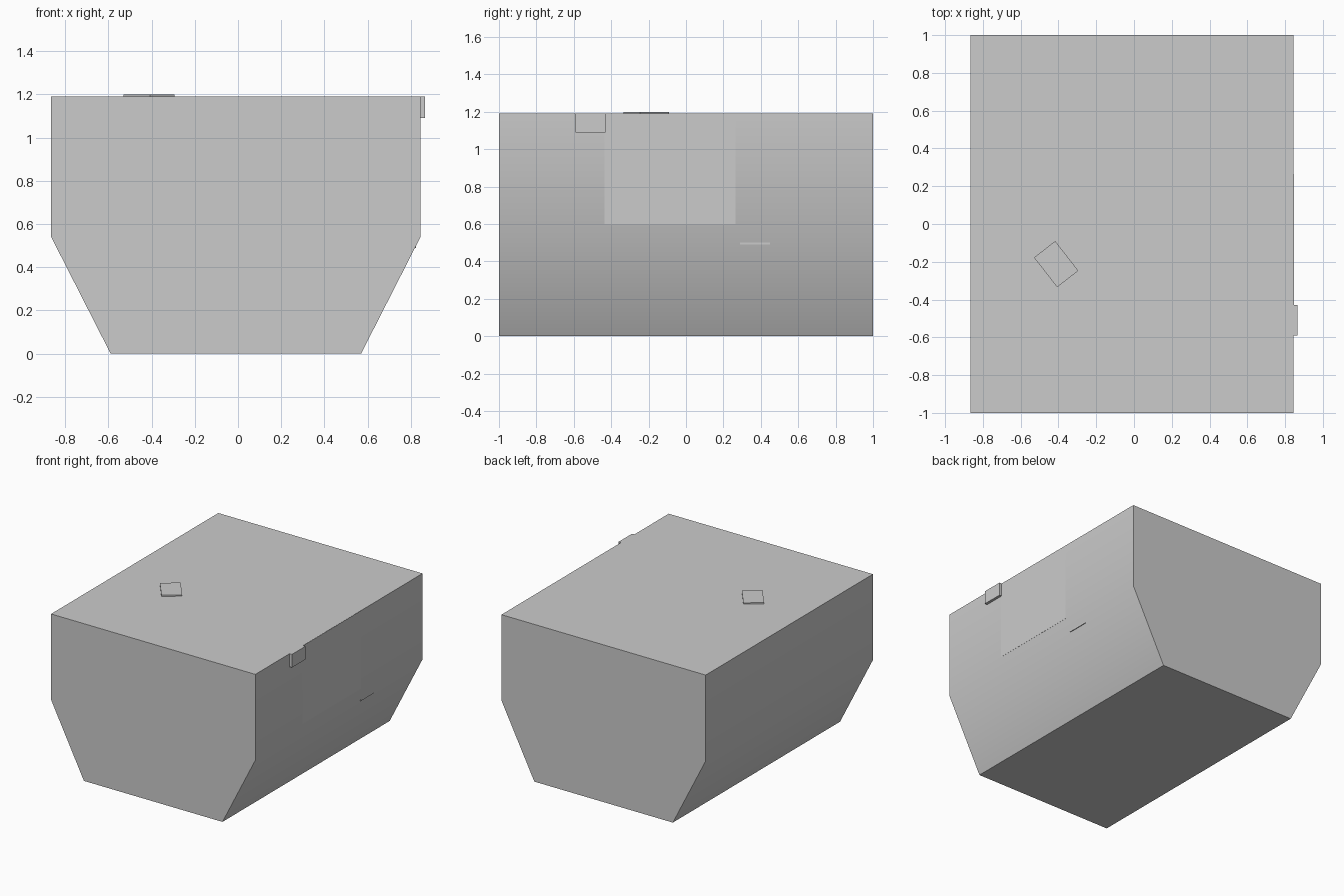
import bpy, bmesh, math
from mathutils import Matrix

if "Cube" in bpy.data.objects:
    bpy.data.objects.remove(bpy.data.objects["Cube"])


def finish(name, bm):
    bmesh.ops.recalc_face_normals(bm, faces=bm.faces)
    mesh = bpy.data.meshes.new(name)
    bm.to_mesh(mesh)
    bm.free()
    obj = bpy.data.objects.new(name, mesh)
    bpy.context.collection.objects.link(obj)
    return obj


def box(name, x, y, z, turn=0.0):
    """Box from (min, max) ranges, optionally turned about its own z axis."""
    centre = [(a + b) / 2 for a, b in (x, y, z)]
    size = [b - a for a, b in (x, y, z)]
    bm = bmesh.new()
    bmesh.ops.create_cube(bm, size=1, matrix=Matrix.Diagonal((*size, 1)))
    obj = finish(name, bm)
    obj.location = centre
    obj.rotation_euler.z = turn
    return obj


# Main body: tapered profile extruded front to back, soft crease at the knee
profile = [(-0.59, 0), (0.57, 0), (0.845, 0.54), (0.845, 1.19),
           (-0.865, 1.19), (-0.865, 0.54)]
bm = bmesh.new()
front = bm.faces.new([bm.verts.new((x, -1, z)) for x, z in profile])
ext = bmesh.ops.extrude_face_region(bm, geom=[front], use_keep_orig=True)
bmesh.ops.translate(bm, vec=(0, 2, 0),
                    verts=[g for g in ext["geom"] if isinstance(g, bmesh.types.BMVert)])
body = finish("body", bm)
bpy.context.view_layer.objects.active = body
body.select_set(True)
bpy.ops.object.shade_smooth_by_angle(angle=math.radians(30))

# Flush panel on the right side
box("side_panel", (0.70, 0.846), (-0.435, 0.265), (0.60, 1.189))

# Bars let into the body, showing only their ends on the right side
box("upper_bar", (0.365, 0.865), (-0.59, -0.43), (1.09, 1.19))
box("lower_bar", (0.325, 0.825), (0.29, 0.45), (0.49, 0.59))

# Small turned plate on the top
box("top_plate", (-0.483, -0.341), (-0.312, -0.113), (1.17, 1.20), math.radians(38))
